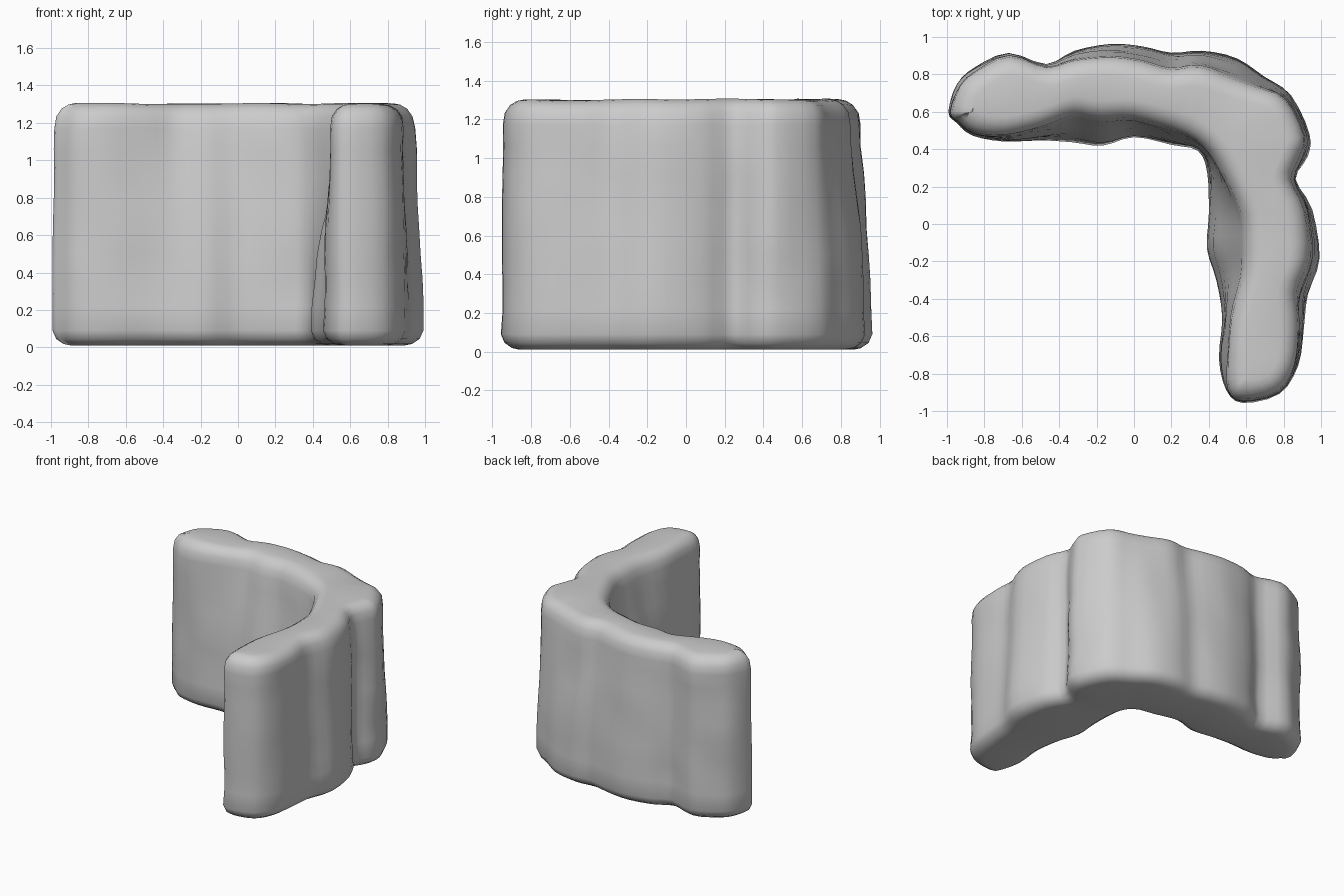
import bpy, bmesh
from mathutils import Vector, noise

if "Cube" in bpy.data.objects:
    bpy.data.objects.remove(bpy.data.objects["Cube"])

# Plan outline at the foot, clockwise from the left end: x, y, inward lean at the top
OUTLINE = [
    (-.995, .60, .01), (-.95, .75, .01), (-.85, .84, .01), (-.67, .915, .01),
    (-.47, .86, .01), (-.32, .93, .04), (-.12, .965, .06), (.05, .95, .07),
    (.20, .92, .08), (.36, .93, .08), (.55, .89, .10), (.70, .79, .06),
    (.84, .69, .03), (.94, .48, .02), (.93, .36, .03), (.865, .24, .01),
    (.955, .08, .03), (.995, -.18, .05), (.93, -.38, .05), (.91, -.55, .02),
    (.88, -.76, .01), (.78, -.91, .01), (.58, -.96, .01), (.49, -.89, .01),
    (.45, -.72, .04), (.47, -.50, .04), (.44, -.30, .13), (.39, -.13, .19),
    (.40, .05, .16), (.39, .27, .07), (.34, .39, .03), (.20, .42, .07),
    (0, .46, .09), (-.17, .415, .13), (-.33, .435, .13), (-.50, .445, .06),
    (-.70, .44, .02), (-.86, .47, .01), (-.95, .54, .01)]

# Height, share of the lean, inset of the rounded rims
LEVELS = [
    (.010, 0, .10), (.018, 0, .06), (.045, 0, .02), (.09, 0, 0), (.22, .02, 0),
    (.36, .08, 0), (.50, .16, 0), (.64, .30, 0), (.78, .48, 0), (.92, .66, 0),
    (1.06, .84, 0), (1.17, .95, 0), (1.235, 1, .012), (1.275, 1, .04),
    (1.296, 1, .075), (1.303, 1, .11)]
STEPS = 3


def smooth_loop(points, steps):
    """Closed Catmull-Rom curve through the points."""
    pts = [Vector(p) for p in points]
    n, out = len(pts), []
    for i in range(n):
        a, b, c, d = (pts[(i + k) % n] for k in (-1, 0, 1, 2))
        for s in range(steps):
            t = s / steps
            out.append(.5 * (2 * b + (c - a) * t + (2 * a - 5 * b + 4 * c - d) * t * t
                             + (3 * b - a - 3 * c + d) * t ** 3))
    return out


loop = smooth_loop(OUTLINE, STEPS)
n = len(loop)
bm = bmesh.new()
rings = []
for z, lean, rim in LEVELS:
    ring = []
    for i, p in enumerate(loop):
        # inward direction from the wider run of the outline
        tan = loop[(i + 4) % n] - loop[i - 4]
        inward = Vector((tan.y, -tan.x, 0)).normalized()
        q = Vector((p.x, p.y, z)) + inward * (p.z * lean + rim)
        # gentle hand-shaped unevenness on the wall faces
        q += inward * (.008 + .015 * noise.noise(q * 3.5)) * (1 if .1 < z < 1.2 else .3)
        if z > 1.2:
            q.z += .012 * noise.noise(Vector((q.x * 2.5, q.y * 2.5, 3)))
        ring.append(bm.verts.new(q))
    rings.append(ring)

# Wall sides and caps
for low, high in zip(rings, rings[1:]):
    for i in range(n):
        j = (i + 1) % n
        bm.faces.new((low[i], low[j], high[j], high[i]))
caps = [bm.faces.new(rings[0]), bm.faces.new(rings[-1])]
bmesh.ops.recalc_face_normals(bm, faces=bm.faces[:])
bmesh.ops.triangulate(bm, faces=caps)

mesh = bpy.data.meshes.new("corner_wall")
bm.to_mesh(mesh)
bm.free()
wall = bpy.data.objects.new("corner_wall", mesh)
bpy.context.collection.objects.link(wall)
mesh.shade_smooth()
